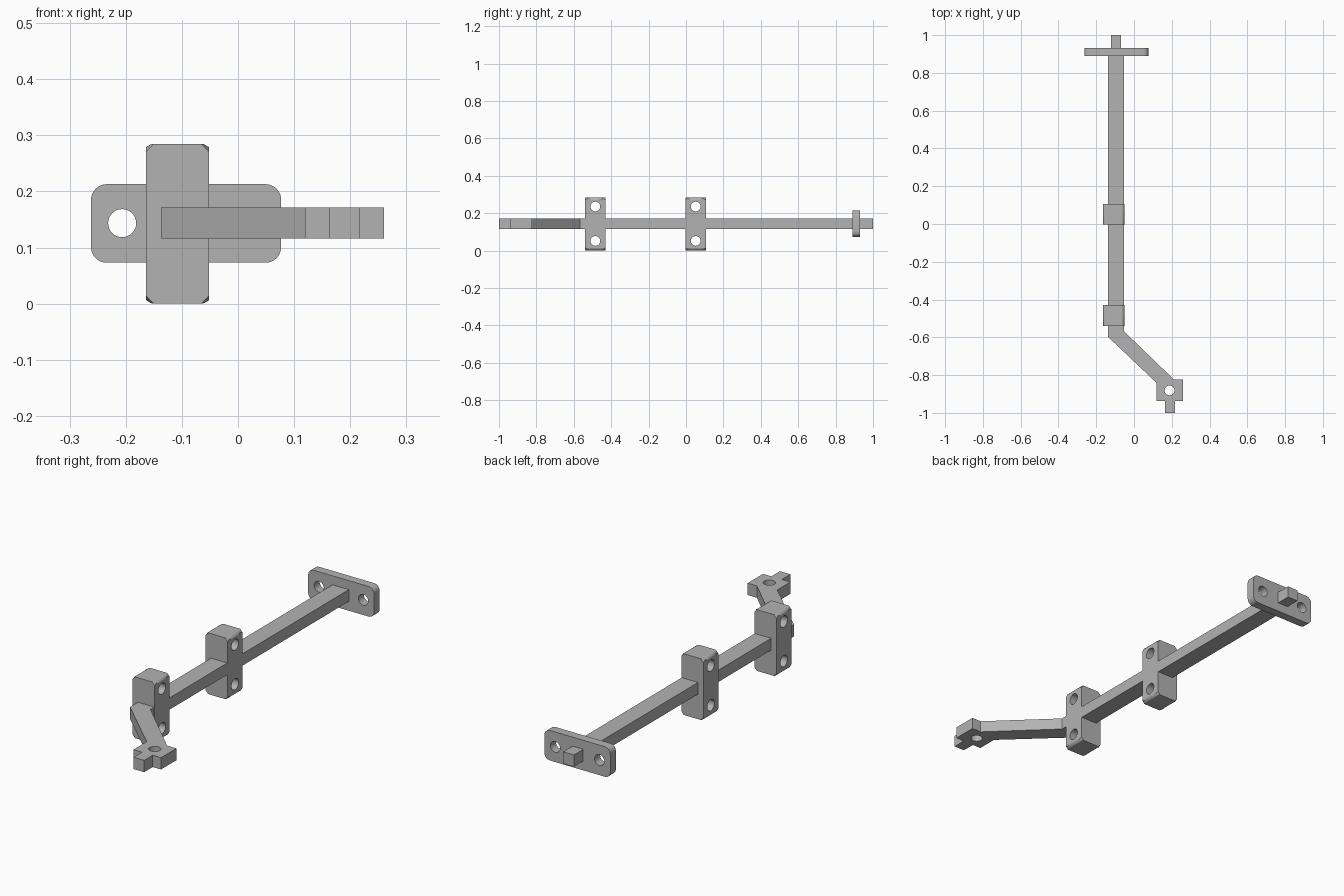
import bpy, bmesh, math
from mathutils import Vector

cube = bpy.data.objects.get("Cube")
if cube:
    bpy.data.objects.remove(cube, do_unlink=True)

grey = bpy.data.materials.new("plain grey")
grey.use_nodes = True
colour = (0.45, 0.45, 0.45, 1)
grey.diffuse_color = colour
grey.node_tree.nodes["Principled BSDF"].inputs["Base Color"].default_value = colour


def arc(u, v, r, start, end, steps):
    """Points on an arc, angles in degrees."""
    angles = [math.radians(start + (end - start) * i / steps) for i in range(steps + 1)]
    return [(u + r * math.cos(a), v + r * math.sin(a)) for a in angles]


def circle(u, v, r):
    return arc(u, v, r, 0, 360, 32)[:-1]


def rounded(u0, u1, v0, v1, r):
    """Rectangle outline with rounded corners."""
    corners = [(u1 - r, v1 - r), (u0 + r, v1 - r), (u0 + r, v0 + r), (u1 - r, v0 + r)]
    return [p for i, (u, v) in enumerate(corners)
            for p in arc(u, v, r, 90 * i, 90 * i + 90, 8)]


def plate(name, axis, low, high, outline, holes=()):
    """Extrude an outline with holes along the given axis."""
    place = {"x": lambda u, v, w: (w, u, v),
             "y": lambda u, v, w: (u, w, v),
             "z": lambda u, v, w: (u, v, w)}[axis]
    bm = bmesh.new()
    edges = []
    for loop in [outline, *holes]:
        verts = [bm.verts.new(place(u, v, low)) for u, v in loop]
        edges += [bm.edges.new((a, b)) for a, b in zip(verts, verts[1:] + verts[:1])]
    bmesh.ops.triangle_fill(bm, edges=edges, use_beauty=True)
    top = bmesh.ops.extrude_face_region(bm, geom=bm.faces[:], use_keep_orig=True)["geom"]
    bmesh.ops.translate(bm, vec=Vector(place(0, 0, high - low)),
                        verts=[g for g in top if isinstance(g, bmesh.types.BMVert)])
    bmesh.ops.recalc_face_normals(bm, faces=bm.faces[:])
    mesh = bpy.data.meshes.new(name)
    bm.to_mesh(mesh)
    bm.free()
    mesh.materials.append(grey)
    obj = bpy.data.objects.new(name, mesh)
    bpy.context.collection.objects.link(obj)
    bpy.ops.object.select_all(action="DESELECT")
    obj.select_set(True)
    bpy.context.view_layer.objects.active = obj
    bpy.ops.object.shade_smooth_by_angle(angle=math.radians(30))
    return obj


BAR_LOW, BAR_HIGH = 0.116, 0.171
MID = (BAR_LOW + BAR_HIGH) / 2

# Long bar, bent arm and drilled end lug with its tab
plate("bent_bar", "z", BAR_LOW, BAR_HIGH,
      [(-0.137, 0.9), (-0.137, -0.598), (0.119, -0.841), (0.119, -0.937),
       (0.163, -0.937), (0.163, -1), (0.217, -1), (0.217, -0.937),
       (0.26, -0.937), (0.26, -0.824), (0.212, -0.824), (-0.053, -0.568), (-0.053, 0.9)],
      [circle(0.188, -0.881, 0.026)])

# Two guide blocks, rounded along their long edges and drilled across
for name, y in (("front_guide_block", -0.485), ("middle_guide_block", 0.052)):
    block = plate(name, "x", -0.164, -0.0515,
                  [(y - 0.055, 0), (y + 0.055, 0), (y + 0.055, 0.285), (y - 0.055, 0.285)],
                  [circle(y, MID + s * 0.092, 0.026) for s in (-1, 1)])
    # Round only the four outer edges that run front to back
    bm = bmesh.new()
    bm.from_mesh(block.data)
    rims = [e for e in bm.edges
            if abs(e.verts[0].co.y - e.verts[1].co.y) > 0.1
            and all(v.co.z < 0.001 or v.co.z > 0.284 for v in e.verts)
            and e.calc_face_angle(0) > 1]
    bmesh.ops.bevel(bm, geom=rims, offset=0.014, segments=6, profile=0.5, affect="EDGES")
    bm.to_mesh(block.data)
    bm.free()
    bpy.ops.object.shade_smooth_by_angle(angle=math.radians(30))

# Rear flange with two bolt holes
plate("rear_flange", "y", 0.89, 0.931, rounded(-0.262, 0.077, 0.073, 0.213, 0.028),
      [circle(-0.0925 + s * 0.114, MID, 0.025) for s in (-1, 1)])

# Square pin behind the flange
plate("rear_pin", "y", 0.925, 1.0,
      [(-0.123, BAR_LOW), (-0.068, BAR_LOW), (-0.068, BAR_HIGH), (-0.123, BAR_HIGH)])
